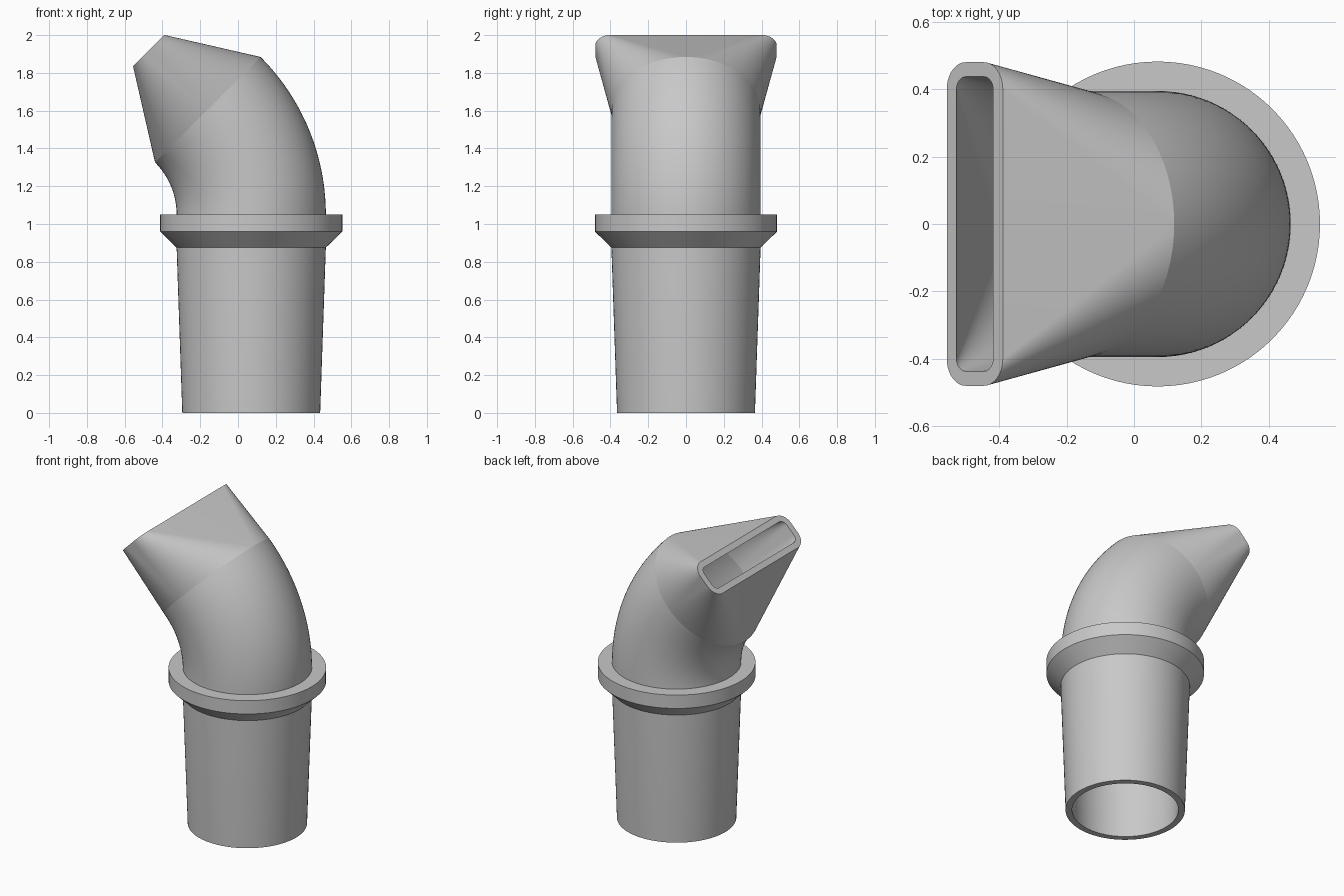
import bpy
import bmesh
import math
from mathutils import Vector

cube = bpy.data.objects.get("Cube")
if cube:
    bpy.data.objects.remove(cube, do_unlink=True)

grey = bpy.data.materials.new("light_grey")
grey.use_nodes = True
COLOUR = (0.58, 0.58, 0.58, 1)
grey.diffuse_color = COLOUR
grey.node_tree.nodes["Principled BSDF"].inputs["Base Color"].default_value = COLOUR

AXIS_X = 0.07       # centre line of the upright tube
BEND_R = 0.785      # radius of the elbow's centre line
BEND_Z = 1.05       # height where the elbow starts
TILT = math.radians(45)
WALL = 0.04
QUARTER = 24        # steps per corner of a ring
STEPS = 28          # rings along the elbow


def ring(centre, tilt, a, b=None, r=None):
    """Rounded rectangle with half sizes a, b and corner r; a circle by default."""
    b = a if b is None else b
    r = a if r is None else r
    u = Vector((math.cos(tilt), 0, math.sin(tilt)))
    v = Vector((0, 1, 0))
    points = []
    for q in range(4):
        sx = 1 if q in (0, 3) else -1
        sy = 1 if q < 2 else -1
        for k in range(QUARTER + 1):
            t = (q + k / QUARTER) * math.pi / 2
            points.append(centre + u * (sx * (a - r) + r * math.cos(t))
                          + v * (sy * (b - r) + r * math.sin(t)))
    return points


def upright(radius, z):
    return ring(Vector((AXIS_X, 0, z)), 0, radius)


def bend_centre(tilt):
    return Vector((AXIS_X - BEND_R * (1 - math.cos(tilt)), 0,
                   BEND_Z + BEND_R * math.sin(tilt)))


def skin(name, rings):
    """Join successive rings with a smooth skin."""
    bm = bmesh.new()
    rows = [[bm.verts.new(p) for p in points] for points in rings]
    for low, high in zip(rows, rows[1:]):
        n = len(low)
        for j in range(n):
            k = (j + 1) % n
            bm.faces.new((low[j], low[k], high[k], high[j]))
    bmesh.ops.remove_doubles(bm, verts=bm.verts, dist=1e-5)
    mesh = bpy.data.meshes.new(name)
    bm.to_mesh(mesh)
    bm.free()
    mesh.materials.append(grey)
    obj = bpy.data.objects.new(name, mesh)
    bpy.context.collection.objects.link(obj)
    bpy.ops.object.select_all(action="DESELECT")
    obj.select_set(True)
    bpy.context.view_layer.objects.active = obj
    bpy.ops.object.shade_smooth_by_angle(angle=math.radians(30))
    return obj


# Tapered tube and elbow: down the bore, round the bottom rim, up the outside
TOP_R, BOTTOM_R = 0.395, 0.365
tilts = [TILT * i / STEPS for i in range(STEPS + 1)]
bore = [ring(bend_centre(t), t, TOP_R - WALL) for t in reversed(tilts)]
bore += [upright(TOP_R - WALL, 0.875), upright(BOTTOM_R - WALL, 0)]
outside = [upright(BOTTOM_R, 0), upright(TOP_R, 0.875)]
outside += [ring(bend_centre(t), t, TOP_R) for t in tilts]
skin("tube_and_elbow", bore + outside)

# Nozzle: blends the round elbow end into a flat slot
start = bend_centre(TILT)
end = start + Vector((-math.sin(TILT), 0, math.cos(TILT))) * 0.442
skin("slot_nozzle", [
    ring(start, TILT, TOP_R),
    ring(end, TILT, 0.1175, 0.48, 0.08),
    ring(end, TILT, 0.0775, 0.437, 0.04),
    ring(start, TILT, TOP_R - WALL),
])

# Collar with a sloped underside
skin("collar", [
    upright(0.39, 0.87), upright(0.482, 0.96),
    upright(0.482, 1.05), upright(0.39, 1.05),
])
